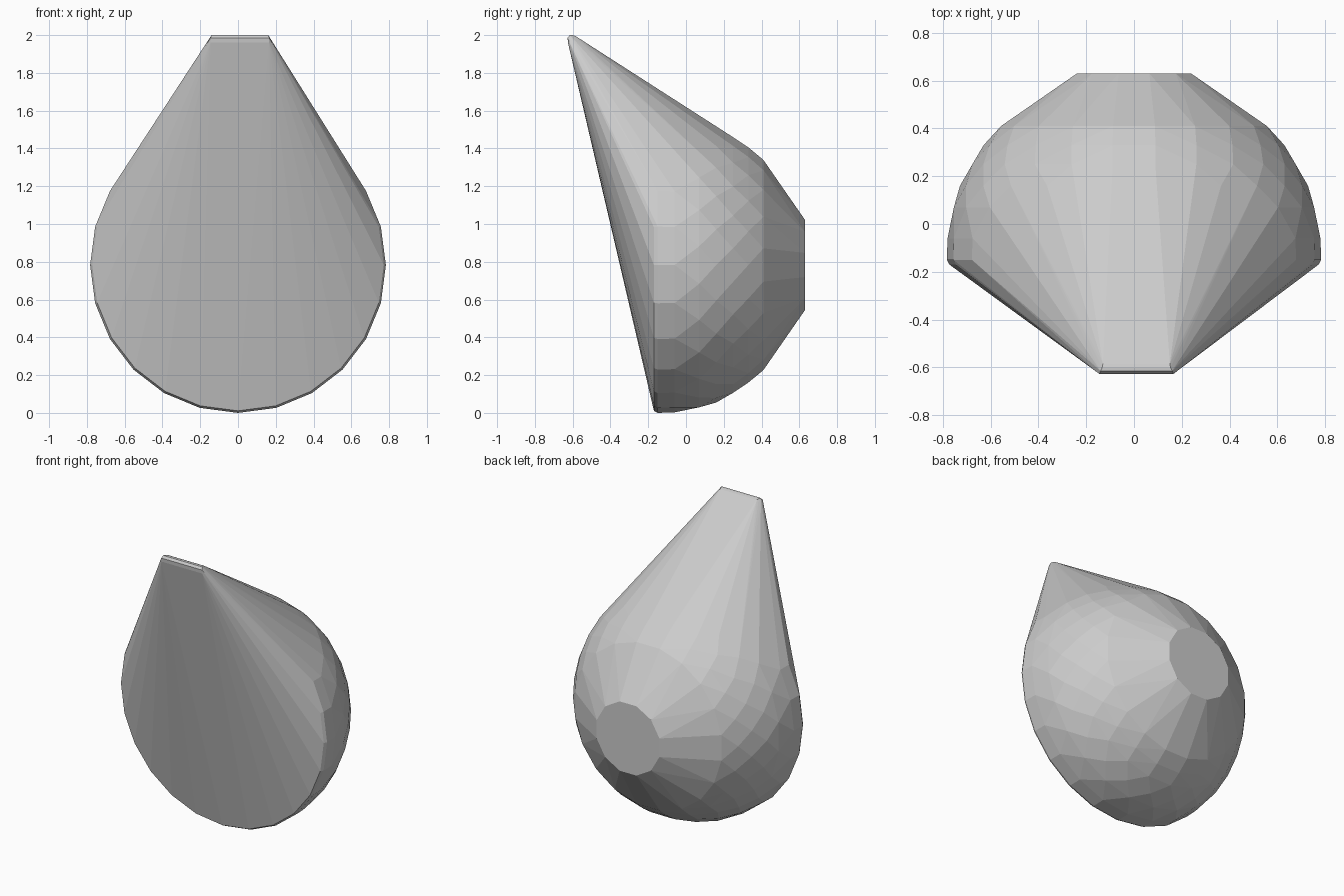
import bpy, bmesh, math

if "Cube" in bpy.data.objects:
    bpy.data.objects.remove(bpy.data.objects["Cube"])

CENTRE_Z = 0.783
bm = bmesh.new()

def ring(y, radius, sides, turn=0.0):
    """Ring of points around the y axis of the dome."""
    for i in range(sides):
        a = 2 * math.pi * (i + turn) / sides
        bm.verts.new((radius * math.cos(a), y, CENTRE_Z + radius * math.sin(a)))

# Round front rim, faceted dome and flat back disc: (y, radius, sides, turn)
for row in [(-0.17, 0.772, 24, 0), (-0.15, 0.783, 24, 0), (-0.06, 0.780, 24, 0),
            (0.07, 0.760, 24, 0.5), (0.16, 0.728, 24, 0), (0.25, 0.682, 24, 0.5),
            (0.33, 0.629, 22, 0), (0.41, 0.563, 20, 0.5), (0.63, 0.247, 12, 0.5)]:
    ring(*row)

# Blunt pointed tip with softened edges: (y, z, half width)
for y, z, half in [(-0.585, 1.995, 0.14), (-0.60, 2.0, 0.143),
                   (-0.615, 2.0, 0.15), (-0.627, 1.985, 0.155), (-0.625, 1.96, 0.155)]:
    for side in (-1, 1):
        bm.verts.new((0.01 + side * half, y, z))

# Skin the points as one convex faceted solid
result = bmesh.ops.convex_hull(bm, input=bm.verts[:])
loose = [v for v in bm.verts if not v.link_faces]
bmesh.ops.delete(bm, geom=loose, context='VERTS')
bmesh.ops.dissolve_limit(bm, angle_limit=math.radians(1), verts=bm.verts[:], edges=bm.edges[:])
bmesh.ops.recalc_face_normals(bm, faces=bm.faces[:])

mesh = bpy.data.meshes.new("pointed_dome")
bm.to_mesh(mesh)
bm.free()
body = bpy.data.objects.new("pointed_dome", mesh)
bpy.context.collection.objects.link(body)
